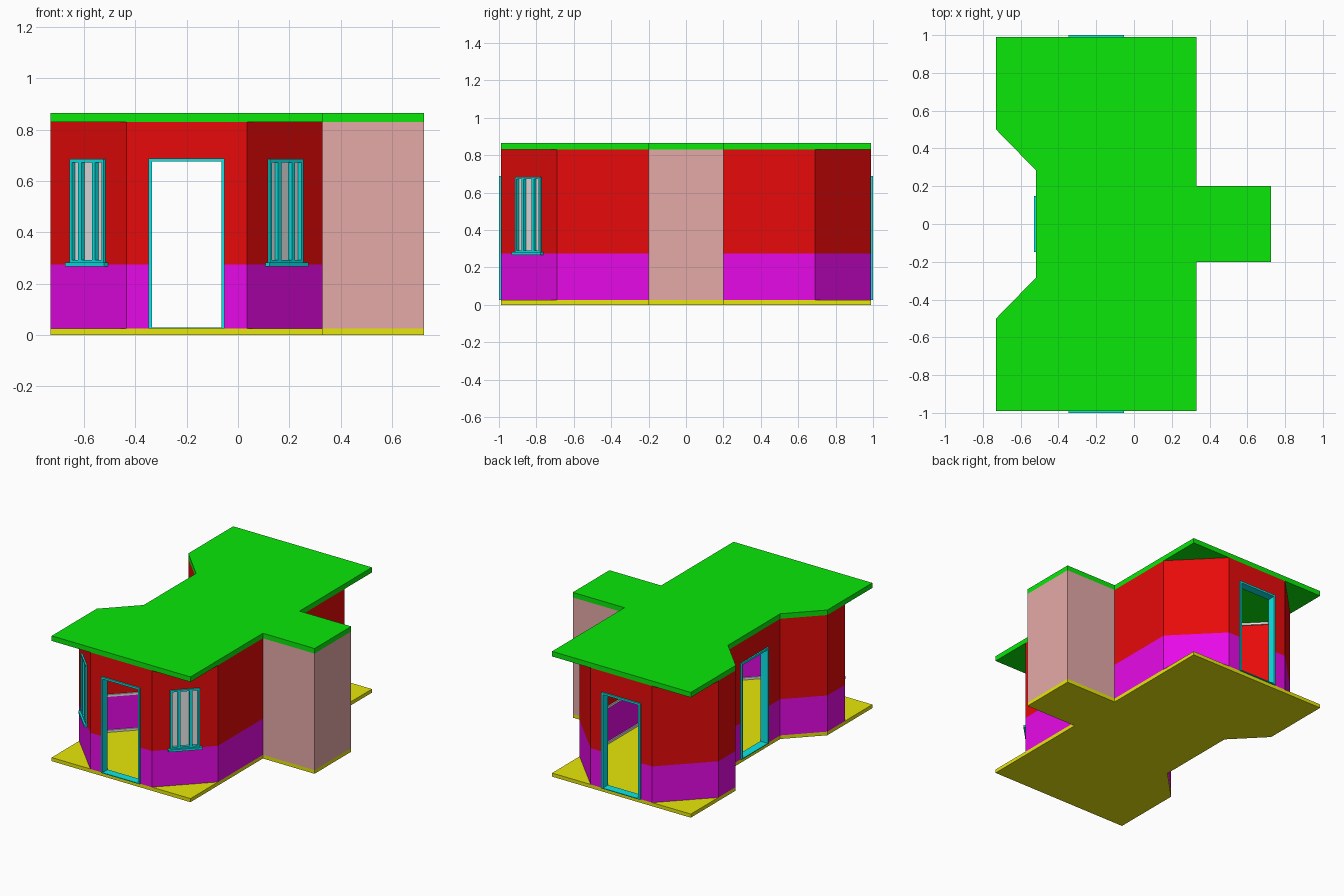
import bpy, bmesh, math
from mathutils import Vector

cube = bpy.data.objects.get("Cube")
if cube:
    bpy.data.objects.remove(cube, do_unlink=True)


def material(name, r, g, b):
    m = bpy.data.materials.new(name)
    m.use_nodes = True
    m.diffuse_color = (r, g, b, 1)
    m.node_tree.nodes["Principled BSDF"].inputs["Base Color"].default_value = (r, g, b, 1)
    return m


LO = 0.003
RED = material("red wall", 0.8, LO, LO)
MAGENTA = material("magenta wall", 0.8, LO, 0.8)
GREEN = material("green roof", LO, 0.8, LO)
YELLOW = material("yellow floor", 0.8, 0.8, LO)
CYAN = material("cyan frame", LO, 0.8, 0.8)
PINK = material("pink tower", 0.78, 0.40, 0.39)
PALE = material("pale grey", 0.8, 0.8, 0.8)

FLOOR, BAND, CEIL, TOP = 0.025, 0.275, 0.83, 0.865
THICK = 0.035


def add_object(name, bm, mat, loc=(0, 0, 0), rot=0):
    bmesh.ops.recalc_face_normals(bm, faces=bm.faces)
    mesh = bpy.data.meshes.new(name)
    bm.to_mesh(mesh)
    bm.free()
    if mat:
        mesh.materials.append(mat)
    ob = bpy.data.objects.new(name, mesh)
    ob.location = loc
    ob.rotation_euler.z = rot
    bpy.context.collection.objects.link(ob)
    return ob


def prism(name, outline, z0, z1, mat):
    bm = bmesh.new()
    face = bm.faces.new([bm.verts.new((x, y, z0)) for x, y in outline])
    top = bmesh.ops.extrude_face_region(bm, geom=[face])["geom"]
    verts = [v for v in top if isinstance(v, bmesh.types.BMVert)]
    bmesh.ops.translate(bm, verts=verts, vec=(0, 0, z1 - z0))
    return add_object(name, bm, mat)


def boxes(name, parts, mat, loc=(0, 0, 0), rot=0):
    """One object from boxes given as (x0, x1, y0, y1, z0, z1)."""
    bm = bmesh.new()
    for x0, x1, y0, y1, z0, z1 in parts:
        verts = bmesh.ops.create_cube(bm, size=1)["verts"]
        bmesh.ops.scale(bm, verts=verts, vec=(x1 - x0, y1 - y0, z1 - z0))
        bmesh.ops.translate(bm, verts=verts,
                            vec=((x0 + x1) / 2, (y0 + y1) / 2, (z0 + z1) / 2))
    return add_object(name, bm, mat, loc, rot)


def inset(outline, d):
    """Move every side of a counter-clockwise outline inwards by d."""
    pts = [Vector(p) for p in outline]
    result = []
    for i, p in enumerate(pts):
        a = (p - pts[i - 1]).normalized()
        b = (pts[(i + 1) % len(pts)] - p).normalized()
        na, nb = Vector((-a.y, a.x)), Vector((-b.y, b.x))
        result.append(p + (na + nb) * d / (1 + na.dot(nb)))
    return result


def ring(name, outline, d0, d1, z0, z1, mat):
    """Closed wall band between two insets of an outline."""
    bm = bmesh.new()
    loops = [[bm.verts.new((p.x, p.y, z)) for p in inset(outline, d)]
             for d, z in ((d0, z0), (d0, z1), (d1, z1), (d1, z0))]
    n = len(outline)
    for k in range(4):
        a, b = loops[k], loops[(k + 1) % 4]
        for i in range(n):
            j = (i + 1) % n
            bm.faces.new((a[i], a[j], b[j], b[i]))
    return add_object(name, bm, mat)


def mirror_y(half):
    return half + [(x, -y) for x, y in reversed(half)]


# Floor and roof slabs share one outline
slab = mirror_y([(-0.52, -0.285), (-0.73, -0.5), (-0.73, -0.99),
                 (0.33, -0.99), (0.33, -0.2), (0.725, -0.2)])
prism("floor_slab", slab, 0, FLOOR, YELLOW)
prism("roof_slab", slab, CEIL, TOP, GREEN)

# Walls with chamfered corners
plan = mirror_y([(-0.52, -0.285), (-0.73, -0.5), (-0.73, -0.69),
                 (-0.435, -0.99), (0.035, -0.99), (0.33, -0.69)])
walls = [ring("lower_wall", plan, 0, THICK, FLOOR, BAND, MAGENTA),
         ring("upper_wall", plan, 0, THICK, BAND, CEIL, RED)]

# Indoor mouldings
for name, z in (("skirting", FLOOR), ("dado_rail", BAND - 0.005), ("cornice", CEIL - 0.015)):
    walls.append(ring(name, plan, THICK - 0.004, THICK + 0.008, z, z + 0.015, PALE))

# Side tower
boxes("side_tower", [(0.33, 0.725, -0.2, 0.2, FLOOR, CEIL)], PINK)

cutters = []
OUT, IN = -0.01, THICK + 0.012


def door(name, loc, rot):
    """Open door frame; local -y faces outdoors."""
    w, t, top = 0.148, 0.013, 0.688
    boxes(name + "_frame", [(-w, t - w, OUT, IN, FLOOR, top),
                            (w - t, w, OUT, IN, FLOOR, top),
                            (t - w, w - t, OUT, IN, top - t, top),
                            (t - w, w - t, OUT, IN, FLOOR, FLOOR + 0.005)], CYAN, loc, rot)
    cutters.append(boxes(name + "_cutter", [(0.003 - w, w - 0.003, -0.1, 0.1, 0, top - 0.003)],
                         None, loc, rot))


def window(name, loc, rot):
    """Three-light window with a sill; local -y faces outdoors."""
    w, t, z0, z1 = 0.094, 0.012, 0.28, 0.685
    parts = [(-w, w, OUT, IN, z0, z0 + t), (-w, w, OUT, IN, z1 - t, z1)]
    for s in (-1, 1):
        for centre, half in ((w - t / 2, t / 2), (0.038, 0.009)):
            parts.append((s * centre - half, s * centre + half, OUT, IN, z0 + t, z1 - t))
    parts.append((-0.108, 0.108, -0.022, 0.0, z0 - 0.013, z0 + 0.002))
    boxes(name + "_frame", parts, CYAN, loc, rot)
    boxes(name + "_glass", [(t - w, w - t, 0.008, 0.016, z0 + t, z1 - t)], PALE, loc, rot)
    cutters.append(boxes(name + "_cutter", [(0.003 - w, w - 0.003, -0.1, 0.1, z0 + 0.003, z1 - 0.003)],
                         None, loc, rot))


door("front_door", (-0.2, -0.99, 0), 0)
door("back_door", (-0.2, 0.99, 0), math.pi)
door("side_door", (-0.52, 0, 0), -math.pi / 2)
slant = math.atan2(0.3, 0.295)
window("left_window", (0.1825, -0.84, 0), slant)
window("right_window", (-0.5825, -0.84, 0), -slant)

# Cut the openings, then drop the cutters
for wall in walls:
    bpy.context.view_layer.objects.active = wall
    for cutter in cutters:
        cutter.hide_render = True
        mod = wall.modifiers.new("opening", "BOOLEAN")
        mod.operation = "DIFFERENCE"
        mod.solver = "EXACT"
        mod.object = cutter
        bpy.ops.object.modifier_apply(modifier=mod.name)
for cutter in cutters:
    bpy.data.objects.remove(cutter, do_unlink=True)
